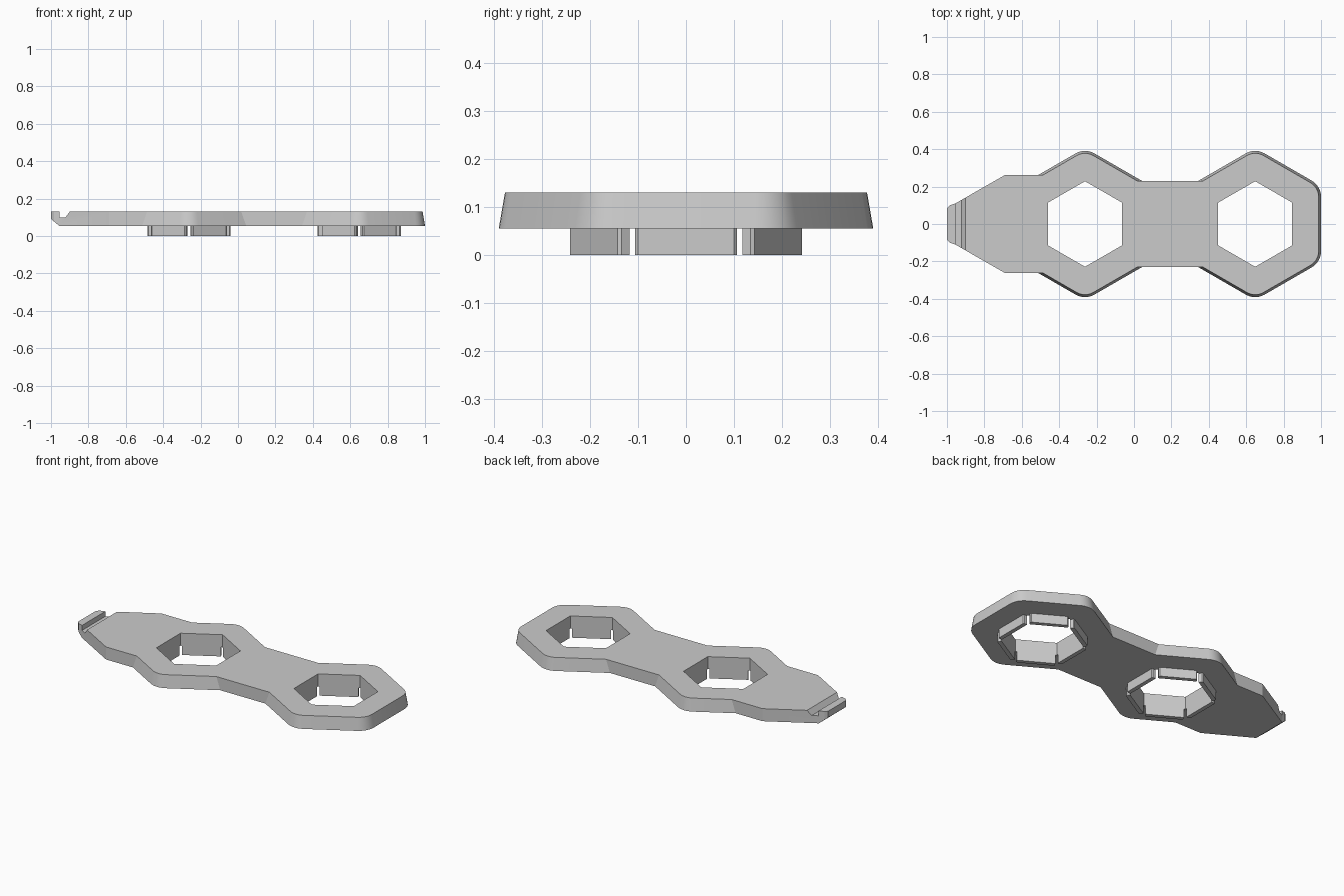
import bpy, bmesh
from math import cos, sin, pi, radians, sqrt
from mathutils import Matrix, Vector

if "Cube" in bpy.data.objects:
    bpy.data.objects.remove(bpy.data.objects["Cube"])

BASE, TOP = 0.055, 0.13
CENTRES = (-0.262, 0.648)
HOLE_R = 0.2286          # hexagon hole, centre to corner
TAB_IN, TAB_OUT, TAB_HALF = 0.198, 0.2225, 0.106

grey = bpy.data.materials.new("light grey")
grey.use_nodes = True
colour = (0.6, 0.6, 0.6, 1)
grey.diffuse_color = colour
grey.node_tree.nodes["Principled BSDF"].inputs["Base Color"].default_value = colour


def loft(name, rings):
    """Closed solid through rings of equal point count."""
    bm = bmesh.new()
    loops = [[bm.verts.new(p) for p in ring] for ring in rings]
    n = len(loops[0])
    bm.faces.new(loops[0])
    bm.faces.new(loops[-1])
    for a, b in zip(loops, loops[1:]):
        for i in range(n):
            j = (i + 1) % n
            bm.faces.new((a[i], a[j], b[j], b[i]))
    bmesh.ops.recalc_face_normals(bm, faces=bm.faces)
    mesh = bpy.data.meshes.new(name)
    bm.to_mesh(mesh)
    bm.free()
    mesh.materials.append(grey)
    obj = bpy.data.objects.new(name, mesh)
    bpy.context.collection.objects.link(obj)
    return obj


def corner(cx, apothem, radius, angle, steps=6):
    """Rounded hexagon corner, listed counter-clockwise."""
    reach = (apothem - radius) * 2 / sqrt(3)
    a = radians(angle)
    mid = Vector((cx + reach * cos(a), reach * sin(a)))
    return [mid + radius * Vector((cos(t), sin(t)))
            for t in (a + pi / 3 * (i / steps - 0.5) for i in range(steps + 1))]


def outline(inset):
    """Plate outline; hexagon sides draw in by the inset, the neck and tail do not."""
    apothem, radius = 0.352 - inset, 0.1 - inset
    big = apothem * 2 / sqrt(3)
    left, right = CENTRES
    neck, tail = 0.23, 0.262
    neck_dx, tail_dx = (big - neck) * sqrt(3), (big - tail) * sqrt(3)
    half = corner(right, apothem, radius, 30) + corner(right, apothem, radius, 90)
    half += [Vector((right - neck_dx, neck)), Vector((left + neck_dx, neck))]
    half += corner(left, apothem, radius, 90)
    half += [Vector(p) for p in ((left - tail_dx, tail), (-0.69, tail),
                                 (-0.955, 0.11), (-0.985, 0.1), (-1, 0.085))]
    return half + [Vector((p.x, -p.y)) for p in reversed(half)]


def hexagon(cx, r, z):
    return [(cx + r * cos(pi / 6 + i * pi / 3), r * sin(pi / 6 + i * pi / 3), z)
            for i in range(6)]


def cross_bar(name, profile):
    """Cutter with an x-z profile running across the plate."""
    return loft(name, [[(x, y, z) for x, z in profile] for y in (-0.5, 0.5)])


# Plate
plate = loft("plate", [[(p.x, p.y, z) for p in outline(inset)]
                       for z, inset in ((BASE, 0), (TOP, 0.013))])

# Hexagon holes, hook groove and sloped underside of the tip
cutters = [loft("hole_cutter", [hexagon(cx, HOLE_R, z) for z in (0, 0.2)]) for cx in CENTRES]
cutters.append(cross_bar("groove_cutter", [(-0.955, 0.2), (-0.955, 0.1), (-0.922, 0.1),
                                           (-0.9, TOP), (-0.9, 0.2)]))
cutters.append(cross_bar("tip_cutter", [(-0.95, 0.05), (-1.05, 0.133), (-1.05, 0.05)]))
bpy.context.view_layer.objects.active = plate
for cutter in cutters:
    cutter.hide_render = True
    mod = plate.modifiers.new("cut", 'BOOLEAN')
    mod.operation, mod.solver, mod.object = 'DIFFERENCE', 'EXACT', cutter
    bpy.ops.object.modifier_apply(modifier=mod.name)
    bpy.data.objects.remove(cutter)

# Six tabs beneath each hole, with the outer ends eased
parts = [plate]
ease = 0.006
section = [(TAB_IN, -TAB_HALF), (TAB_OUT - ease, -TAB_HALF), (TAB_OUT, ease - TAB_HALF),
           (TAB_OUT, TAB_HALF - ease), (TAB_OUT - ease, TAB_HALF), (TAB_IN, TAB_HALF)]
for side, cx in zip(("right", "left"), CENTRES):
    for i in range(6):
        tab = loft(f"{side}_tab_{i + 1}", [[(x, y, z) for x, y in section] for z in (0, BASE)])
        tab.data.transform(Matrix.Translation((cx, 0, 0)) @ Matrix.Rotation(i * pi / 3, 4, 'Z'))
        parts.append(tab)

# Smooth only the rounded corners
bpy.ops.object.select_all(action='DESELECT')
for part in parts:
    part.select_set(True)
bpy.ops.object.shade_smooth_by_angle(angle=radians(20))
